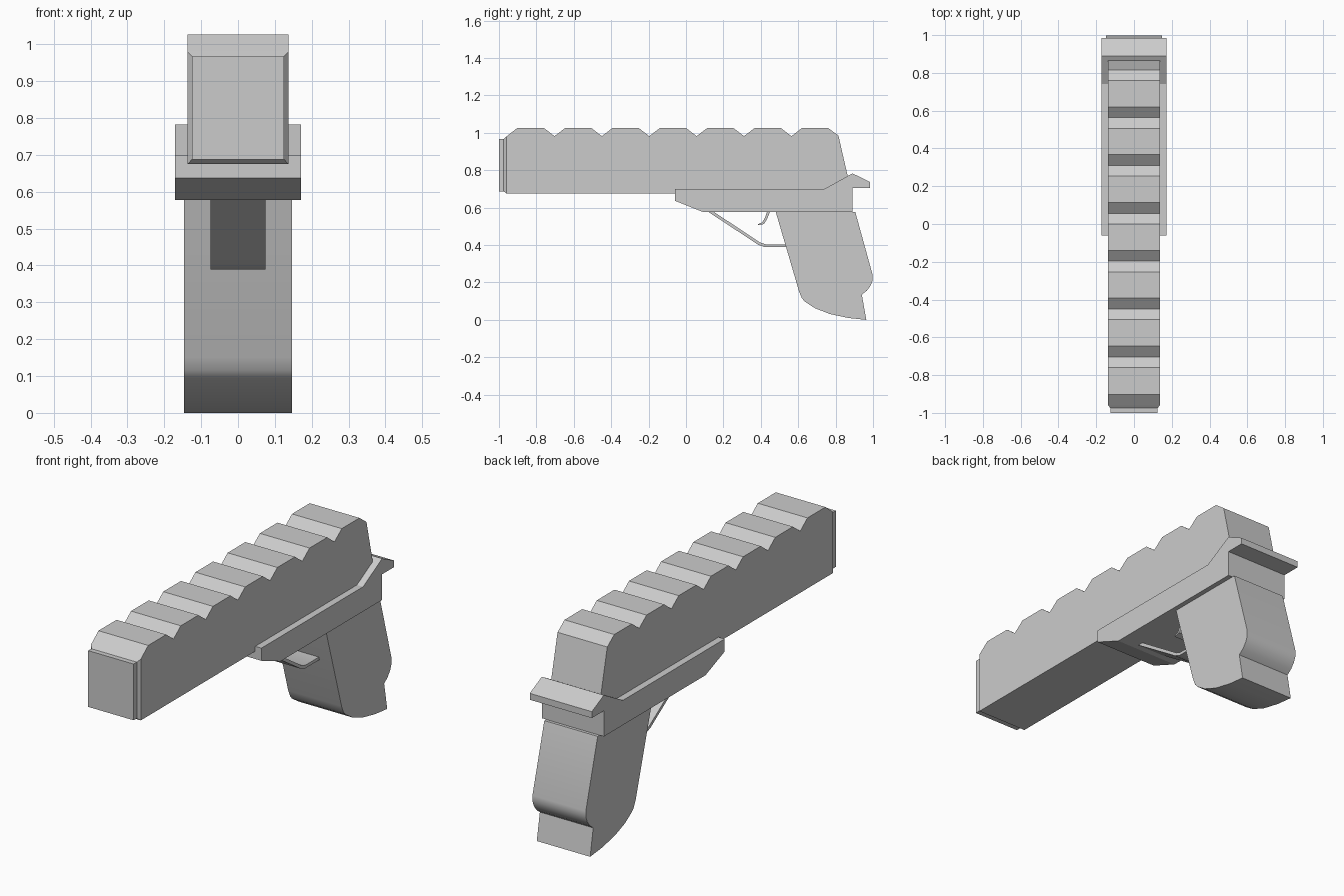
import bpy, bmesh
from mathutils import Vector

if "Cube" in bpy.data.objects:
    bpy.data.objects.remove(bpy.data.objects["Cube"])


def extrude_profile(name, points, half_width):
    """Side profile (y, z) extruded symmetrically across x."""
    bm = bmesh.new()
    face = bm.faces.new([bm.verts.new((-half_width, y, z)) for y, z in points])
    ext = bmesh.ops.extrude_face_region(bm, geom=[face])
    moved = [v for v in ext["geom"] if isinstance(v, bmesh.types.BMVert)]
    bmesh.ops.translate(bm, verts=moved, vec=(2 * half_width, 0, 0))
    bmesh.ops.recalc_face_normals(bm, faces=bm.faces)
    mesh = bpy.data.meshes.new(name)
    bm.to_mesh(mesh)
    bm.free()
    obj = bpy.data.objects.new(name, mesh)
    bpy.context.collection.objects.link(obj)
    return obj


def smooth(obj, angle=0.45):
    bpy.ops.object.select_all(action='DESELECT')
    obj.select_set(True)
    bpy.context.view_layer.objects.active = obj
    bpy.ops.object.shade_smooth_by_angle(angle=angle)


# Slide with repeated notches along its top
top = [(-0.96, 0.98), (-0.902, 1.026)]
for i in range(6):
    y = -0.703 + i * 0.2533
    top += [(y - 0.057, 1.026), (y, 0.982), (y + 0.057, 1.026)]
top += [(0.76, 1.026), (0.815, 0.985), (0.87, 0.745), (0.87, 0.675)]
slide = extrude_profile("slide", [(-0.96, 0.675)] + top, 0.137)

# Bevelled muzzle block on the front of the slide
bm = bmesh.new()
bm.from_mesh(slide.data)
front = min(bm.faces, key=lambda f: f.calc_center_median().y)
for y, sx, sz in ((-0.975, 0.125 / 0.137, 0.28 / 0.305), (-1.0, 1, 1)):
    front = bmesh.ops.extrude_discrete_faces(bm, faces=[front])["faces"][0]
    c = front.calc_center_median()
    for v in front.verts:
        v.co = Vector((v.co.x * sx, y, c.z + (v.co.z - c.z) * sz))
bm.to_mesh(slide.data)
bm.free()

# Frame rail with rear tang
extrude_profile("frame", [
    (-0.06, 0.70), (0.74, 0.70), (0.89, 0.783), (0.985, 0.737), (0.985, 0.705),
    (0.89, 0.705), (0.89, 0.577), (0.09, 0.577), (-0.06, 0.637)], 0.171)

# Grip with curved heel and base
grip = extrude_profile("grip", [
    (0.48, 0.577), (0.905, 0.577), (0.998, 0.24), (0.998, 0.212), (0.987, 0.183),
    (0.966, 0.155), (0.94, 0.135), (0.964, 0.0), (0.87, 0.01), (0.77, 0.031),
    (0.69, 0.062), (0.635, 0.098), (0.62, 0.115), (0.605, 0.15)], 0.147)
smooth(grip)

# Trigger guard
guard = extrude_profile("trigger_guard", [
    (0.115, 0.58), (0.357, 0.421), (0.385, 0.402), (0.42, 0.389), (0.54, 0.389),
    (0.54, 0.404), (0.425, 0.404), (0.395, 0.414), (0.368, 0.432), (0.145, 0.58)], 0.074)
smooth(guard)

# Trigger
trigger = extrude_profile("trigger", [
    (0.434, 0.58), (0.422, 0.545), (0.407, 0.52), (0.384, 0.512), (0.384, 0.506),
    (0.417, 0.512), (0.434, 0.54), (0.45, 0.58)], 0.074)
smooth(trigger)
